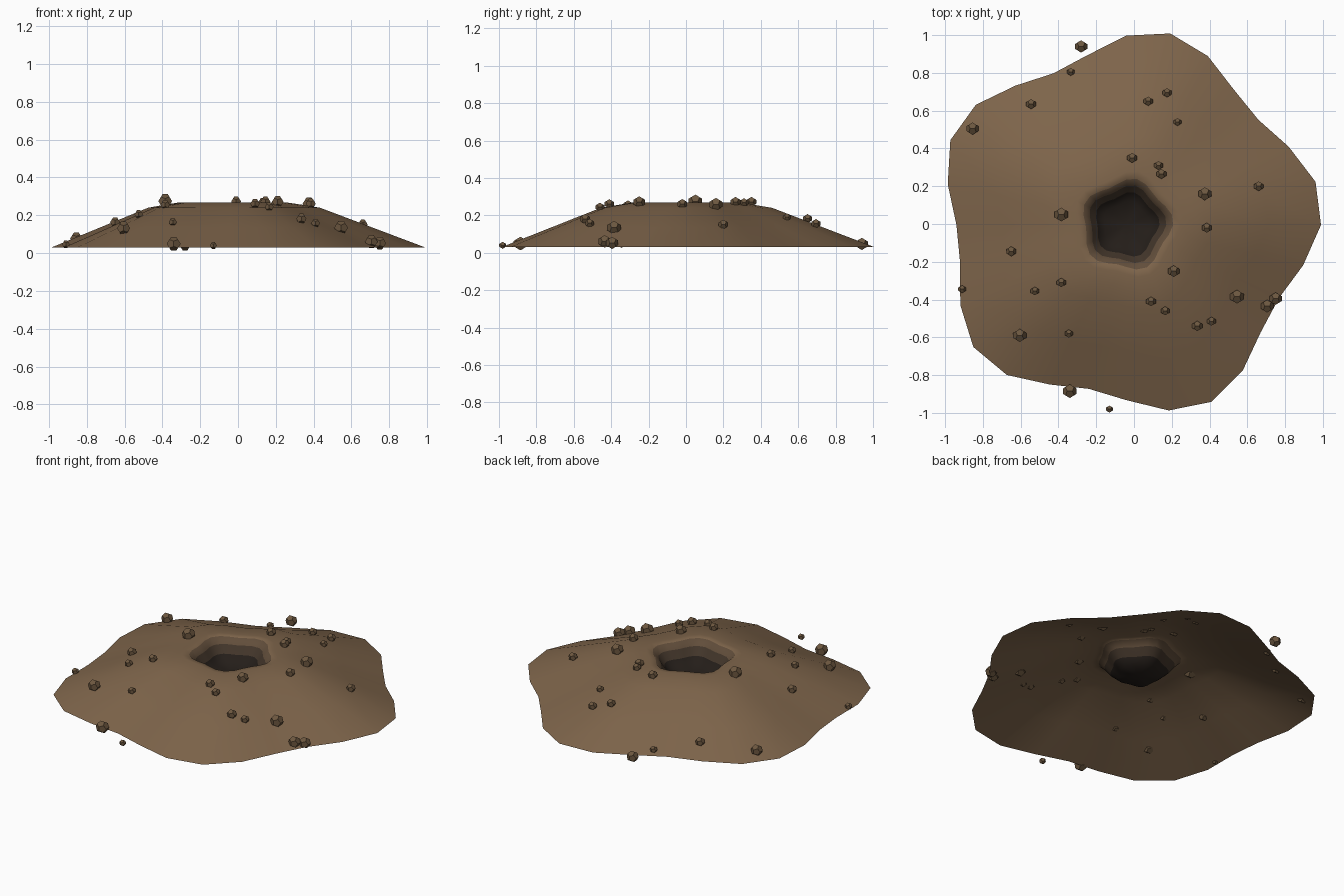
import bpy, bmesh, math
from mathutils import Vector

if "Cube" in bpy.data.objects:
    bpy.data.objects.remove(bpy.data.objects["Cube"])

CX, CY, SEG = -0.04, -0.005, 28


def material(name, rgb):
    m = bpy.data.materials.new(name)
    m.diffuse_color = (*rgb, 1)
    m.use_nodes = True
    m.node_tree.nodes["Principled BSDF"].inputs["Base Color"].default_value = m.diffuse_color
    return m


def outline(a):
    # five-lobed footprint radius
    return 0.965 + 0.075 * math.sin(5 * a + 1.05)


# (fraction of outline, height, material of the band inside this ring)
PROFILE = [(1.0, 0.03, 0), (0.73, 0.135, 0), (0.46, 0.24, 0), (0.36, 0.257, 0),
           (0.28, 0.269, 0), (0.24, 0.266, 1), (0.205, 0.232, 2),
           (0.17, 0.185, 3), (0.125, 0.145, 3)]


def height(x, y):
    # slope height under a point
    dx, dy = x - CX, y - CY
    f = math.hypot(dx, dy) / outline(math.atan2(dy, dx))
    if f >= 1:
        return 0.03
    for (f0, z0, _), (f1, z1, _) in zip(PROFILE, PROFILE[1:]):
        if f >= f1:
            return z1 + (z0 - z1) * (f - f1) / (f0 - f1)
    return PROFILE[-1][1]


def make_object(name, bm, mats):
    me = bpy.data.meshes.new(name)
    bm.to_mesh(me)
    bm.free()
    for m in mats:
        me.materials.append(m)
    ob = bpy.data.objects.new(name, me)
    bpy.context.collection.objects.link(ob)
    return ob


# Mound: open lobed sheet with a shallow pit in the top
bm = bmesh.new()
rings = []
for f, z, _ in PROFILE:
    ring = []
    for k in range(SEG):
        a = 2 * math.pi * k / SEG
        r = f * outline(a)
        ring.append(bm.verts.new((CX + r * math.cos(a), CY + r * math.sin(a), z)))
    rings.append(ring)
for i in range(len(rings) - 1):
    for k in range(SEG):
        n = (k + 1) % SEG
        face = bm.faces.new((rings[i][k], rings[i][n], rings[i + 1][n], rings[i + 1][k]))
        face.material_index = PROFILE[i][2]
        face.smooth = True
centre = bm.verts.new((CX, CY, 0.14))
for k in range(SEG):
    face = bm.faces.new((rings[-1][k], rings[-1][(k + 1) % SEG], centre))
    face.material_index = 3
    face.smooth = True
make_object("mound", bm, [material("soil", (0.21, 0.13, 0.07)),
                          material("pit_edge", (0.12, 0.075, 0.043)),
                          material("pit_wall", (0.055, 0.036, 0.023)),
                          material("pit_floor", (0.018, 0.013, 0.01))])

# Pebbles: flat-faced dodecahedra half sunk in the slope (x, y, radius)
PEBBLES = [(-.28, .94, .035), (-.335, .805, .022), (-.545, .635, .028), (-.855, .505, .035),
           (.075, .65, .026), (.175, .695, .026), (.23, .54, .022), (-.01, .35, .028),
           (.13, .31, .025), (.145, .265, .028), (.375, .16, .037), (.66, .20, .027),
           (.385, -.02, .028), (-.385, .05, .039), (-.65, -.145, .028), (-.91, -.345, .022),
           (-.525, -.355, .024), (-.385, -.31, .026), (.21, -.25, .033), (.09, -.41, .027),
           (.165, -.46, .025), (.335, -.54, .029), (.41, -.515, .025), (.545, -.385, .039),
           (.705, -.435, .036), (.75, -.395, .035), (-.605, -.59, .037), (-.345, -.58, .023),
           (-.34, -.885, .039), (-.13, -.98, .02)]

PHI = (1 + math.sqrt(5)) / 2
CORNERS = [Vector((x, y, z)) for x in (-1, 1) for y in (-1, 1) for z in (-1, 1)]
for s in (-1, 1):
    for t in (-1, 1):
        CORNERS += [Vector((s * PHI, t / PHI, 0)).zxy, Vector((s * PHI, t / PHI, 0)),
                    Vector((s * PHI, t / PHI, 0)).yzx]

stone = material("stone", (0.15, 0.095, 0.05))
for i, (x, y, r) in enumerate(PEBBLES):
    bm = bmesh.new()
    for c in CORNERS:
        bm.verts.new(c.normalized() * r)
    bmesh.ops.convex_hull(bm, input=bm.verts[:])
    bmesh.ops.dissolve_limit(bm, angle_limit=0.05, verts=bm.verts[:], edges=bm.edges[:])
    bmesh.ops.recalc_face_normals(bm, faces=bm.faces[:])
    ob = make_object(f"pebble_{i + 1:02d}", bm, [stone])
    ob.location = (x, y, max(height(x, y) + 0.5 * r, 0.96 * r))
